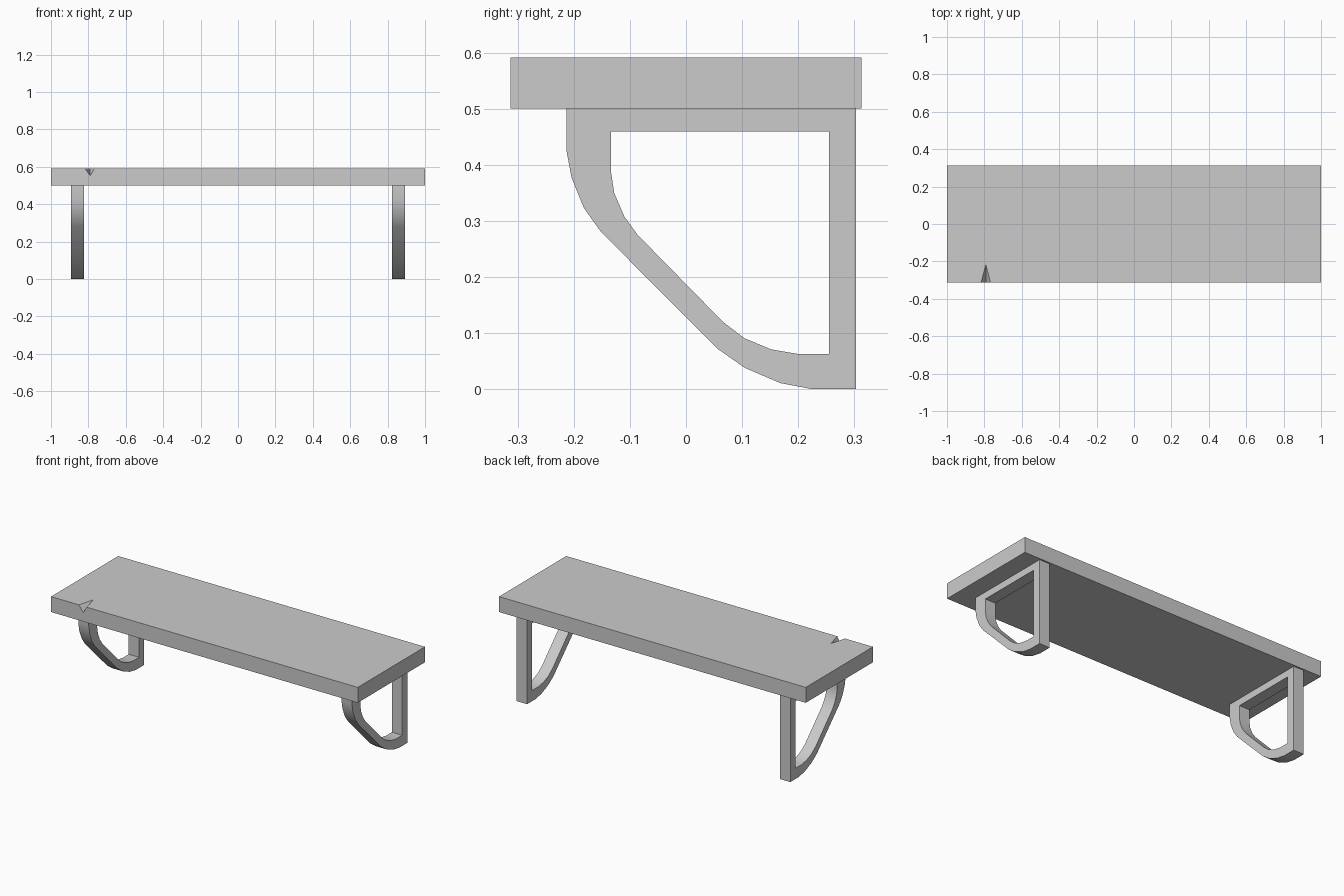
import bpy, bmesh, math

if "Cube" in bpy.data.objects:
    bpy.data.objects.remove(bpy.data.objects["Cube"])

def make_object(name, verts, faces):
    bm = bmesh.new()
    vs = [bm.verts.new(v) for v in verts]
    for f in faces:
        bm.faces.new([vs[i] for i in f])
    bmesh.ops.recalc_face_normals(bm, faces=bm.faces)
    mesh = bpy.data.meshes.new(name)
    bm.to_mesh(mesh)
    bm.free()
    obj = bpy.data.objects.new(name, mesh)
    bpy.context.collection.objects.link(obj)
    return obj

# Shelf board, with a small chip broken out of the front top edge
W, D, Z0, Z1 = 1.0, 0.313, 0.50, 0.591
board = [(x, y, z) for z in (Z0, Z1) for x, y in ((-W, -D), (W, -D), (W, D), (-W, D))]
chip = [(-0.818, -D, Z1), (-0.767, -D, Z1), (-0.79, -D, 0.553), (-0.792, -0.217, Z1)]
make_object("shelf_board", board + chip, [
    (0, 3, 2, 1),                  # underside
    (1, 2, 6, 5), (2, 3, 7, 6), (3, 0, 4, 7),
    (0, 1, 5, 9, 10, 8, 4),        # front, notched
    (4, 8, 11, 9, 5, 6, 7),        # top, notched
    (8, 10, 11), (10, 9, 11),      # chip walls
])

# Bracket outlines in (y, z); matching point counts let the rings bridge into quads
outer = [(-0.213, 0.50), (-0.213, 0.425), (-0.204, 0.377), (-0.182, 0.323),
         (-0.152, 0.281), (0.055, 0.073), (0.105, 0.038), (0.168, 0.011),
         (0.226, 0.0), (0.303, 0.0), (0.303, 0.50)]
inner = [(-0.134, 0.459), (-0.134, 0.39), (-0.128, 0.35), (-0.11, 0.308),
         (-0.086, 0.275), (0.066, 0.12), (0.104, 0.091), (0.152, 0.071),
         (0.199, 0.063), (0.255, 0.063), (0.255, 0.459)]

def bracket(name, x0, x1):
    n = len(outer)
    verts = [(x, y, z) for x in (x0, x1) for ring in (outer, inner) for y, z in ring]
    faces = []
    # Ring order: outer x0, inner x0, outer x1, inner x1
    for a, b in ((0, 1), (2, 3), (0, 2), (1, 3)):
        for i in range(n):
            j = (i + 1) % n
            faces.append((a * n + i, a * n + j, b * n + j, b * n + i))
    obj = make_object(name, verts, faces)
    bpy.ops.object.select_all(action='DESELECT')
    obj.select_set(True)
    bpy.context.view_layer.objects.active = obj
    bpy.ops.object.shade_smooth_by_angle(angle=math.radians(30))

# Left and right brackets
for name, side in (("left_bracket", -1), ("right_bracket", 1)):
    bracket(name, side * 0.824, side * 0.892)
